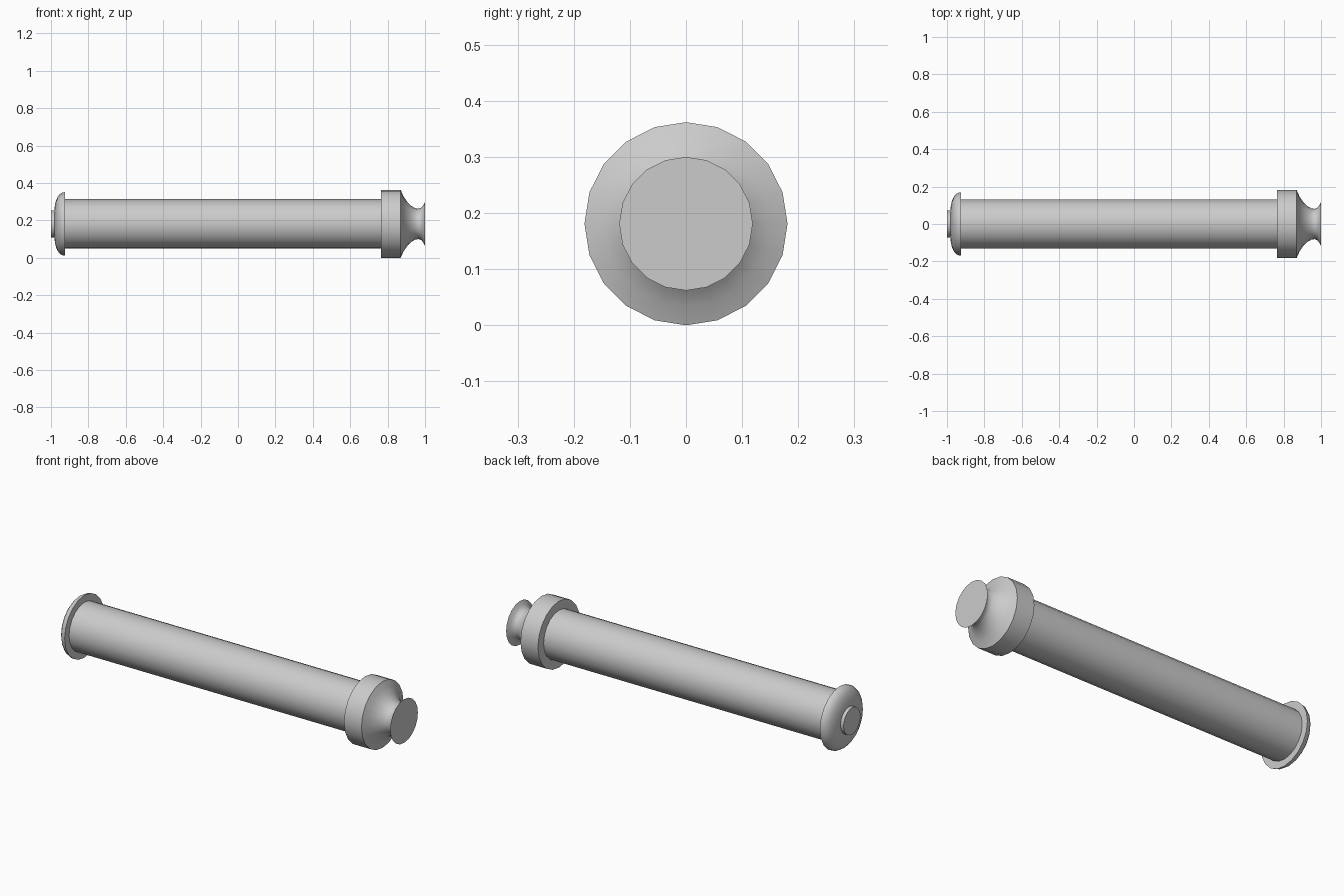
import bpy
import bmesh
from math import radians, tau
from mathutils import Matrix, Vector

SIDES = 20
AXIS_Z = 0.181

cube = bpy.data.objects.get("Cube")
if cube:
    bpy.data.objects.remove(cube, do_unlink=True)

grey = bpy.data.materials.new("plain grey")
grey.use_nodes = True
colour = (0.6, 0.6, 0.6, 1.0)
grey.diffuse_color = colour
grey.node_tree.nodes["Principled BSDF"].inputs["Base Color"].default_value = colour


def lathe(name, profile):
    """Revolve (x, radius) points about the long axis and cap both ends."""
    bm = bmesh.new()
    rings = []
    for x, r in profile:
        rings.append([bm.verts.new(Matrix.Rotation(tau * i / SIDES, 3, 'X') @ Vector((x, 0, r)))
                      for i in range(SIDES)])
    for a, b in zip(rings, rings[1:]):
        for i in range(SIDES):
            j = (i + 1) % SIDES
            bm.faces.new((a[i], a[j], b[j], b[i]))
    bm.faces.new(rings[0])
    bm.faces.new(rings[-1])
    bmesh.ops.recalc_face_normals(bm, faces=bm.faces[:])
    mesh = bpy.data.meshes.new(name)
    bm.to_mesh(mesh)
    bm.free()
    mesh.materials.append(grey)
    obj = bpy.data.objects.new(name, mesh)
    obj.location.z = AXIS_Z
    bpy.context.collection.objects.link(obj)
    bpy.ops.object.select_all(action='DESELECT')
    obj.select_set(True)
    bpy.context.view_layer.objects.active = obj
    bpy.ops.object.shade_smooth_by_angle(angle=radians(35))
    return obj


# Long shaft
lathe("shaft", [(-0.93, 0.132), (0.77, 0.132)])

# Domed end cap and its small button
lathe("end_cap", [(-0.925, 0.17), (-0.94, 0.167), (-0.953, 0.159), (-0.964, 0.145),
                  (-0.973, 0.125), (-0.979, 0.1), (-0.982, 0.07)])
lathe("button", [(-1.0, 0.073), (-0.975, 0.073)])

# Collar with a concave neck flaring to a flat knob
lathe("collar_and_knob", [(0.765, 0.181), (0.87, 0.181), (0.885, 0.147), (0.905, 0.117),
                          (0.927, 0.096), (0.948, 0.084), (0.965, 0.081), (0.979, 0.086),
                          (0.99, 0.098), (1.0, 0.119)])
